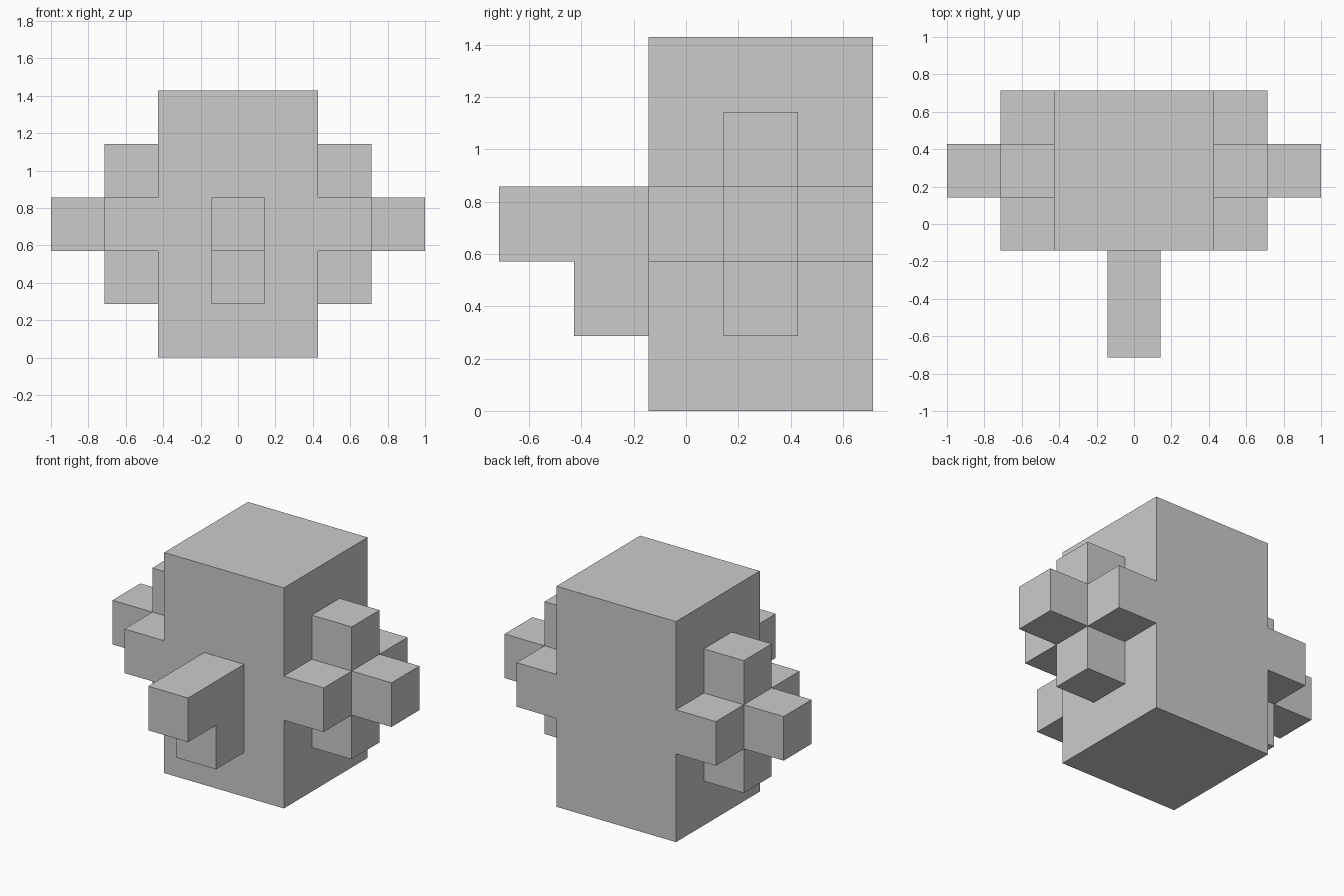
import bpy, bmesh
from itertools import product
from mathutils import Vector

if "Cube" in bpy.data.objects:
    bpy.data.objects.remove(bpy.data.objects["Cube"])

U = 2 / 7  # one block of the grid; the model is 7 x 5 x 5 blocks


def box(xs, ys, zs):
    """Set of grid cells in half-open ranges."""
    return set(product(range(*xs), range(*ys), range(*zs)))


def cross(side):
    """Three-armed block cross on one side of the body."""
    cells = box((2, 3), (2, 5), (2, 3)) | box((2, 3), (3, 4), (1, 4)) | box((3, 4), (3, 4), (2, 3))
    return {(side * x, y, z) for x, y, z in cells}


parts = {
    "body": box((-1, 2), (2, 5), (0, 5)),
    "front_hook": box((0, 1), (0, 2), (2, 3)) | box((0, 1), (1, 2), (1, 2)),
    "right_block_cross": cross(1),
    "left_block_cross": cross(-1),
}
solid = set().union(*parts.values())
origin = Vector((-0.5, -2.5, 0))


def build(name, cells):
    """Skin the cells, leaving out faces buried inside the model."""
    bm = bmesh.new()
    for c in cells:
        for axis, s in product(range(3), (0, 1)):
            n = list(c)
            n[axis] += 2 * s - 1
            if tuple(n) in solid:
                continue
            a, b = (axis + 1) % 3, (axis + 2) % 3
            corners = [(0, 0), (1, 0), (1, 1), (0, 1)]
            verts = []
            for p, q in (corners if s else corners[::-1]):
                v = Vector(c) + origin
                v[axis] += s
                v[a] += p
                v[b] += q
                verts.append(bm.verts.new(v * U))
            bm.faces.new(verts)
    bmesh.ops.remove_doubles(bm, verts=bm.verts, dist=1e-4)
    # Merge flat areas into large faces
    bmesh.ops.dissolve_limit(bm, angle_limit=0.01, verts=bm.verts, edges=bm.edges)
    mesh = bpy.data.meshes.new(name)
    bm.to_mesh(mesh)
    bm.free()
    bpy.context.collection.objects.link(bpy.data.objects.new(name, mesh))


for name, cells in parts.items():
    build(name, cells)
